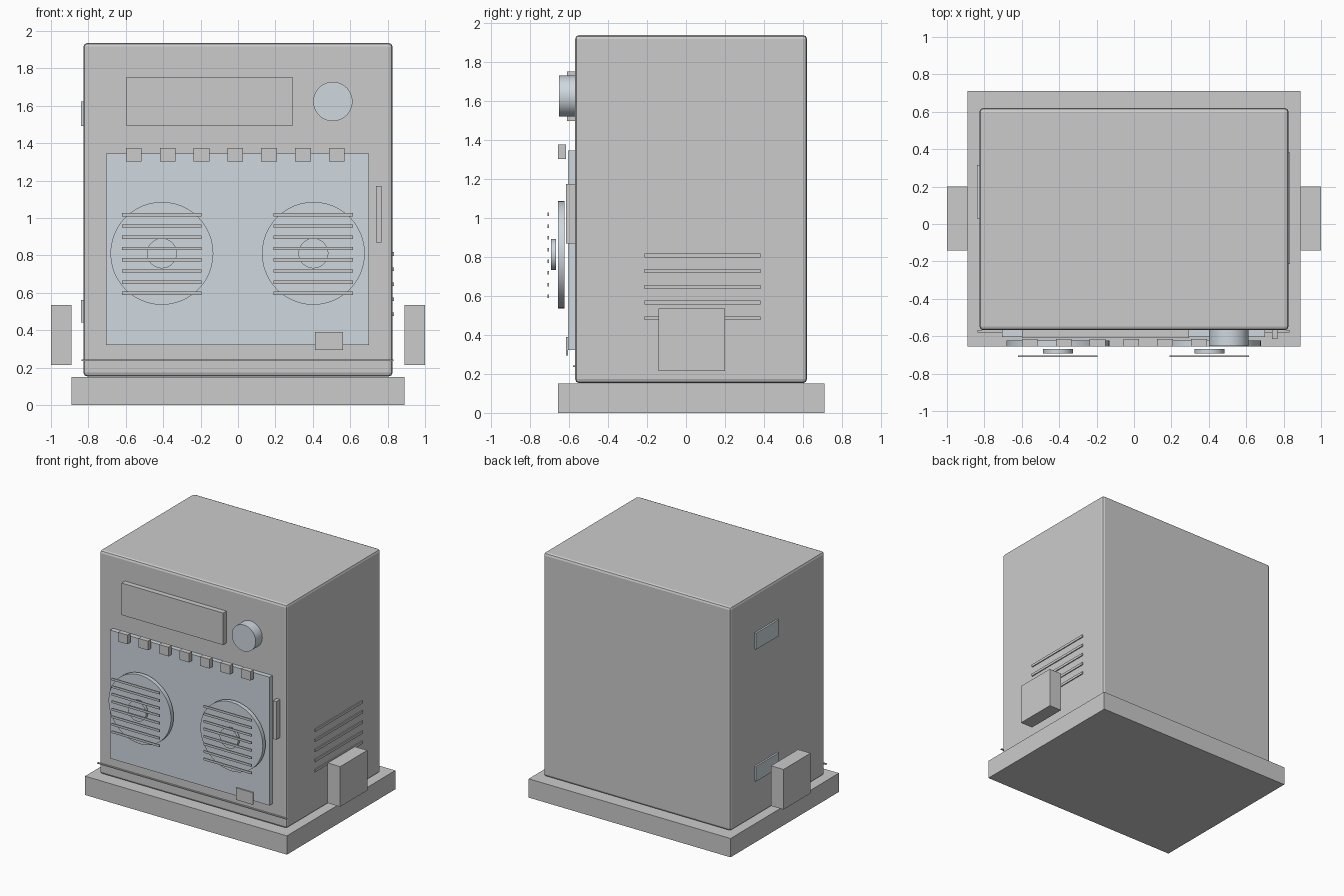
import bpy, math
from mathutils import Vector

if "Cube" in bpy.data.objects:
    bpy.data.objects.remove(bpy.data.objects["Cube"])

blue = bpy.data.materials.new("blue_grey")
blue.diffuse_color = (0.62, 0.69, 0.74, 1)
blue.use_nodes = True
blue.node_tree.nodes["Principled BSDF"].inputs["Base Color"].default_value = blue.diffuse_color


def box(name, x, y, z, mat=None, bevel=0):
    """Box from (min, max) ranges on each axis."""
    lo, hi = Vector((x[0], y[0], z[0])), Vector((x[1], y[1], z[1]))
    bpy.ops.mesh.primitive_cube_add(size=1, location=(lo + hi) / 2)
    ob = bpy.context.object
    ob.name = name
    ob.scale = hi - lo
    bpy.ops.object.transform_apply(location=False, rotation=False, scale=True)
    if mat:
        ob.data.materials.append(mat)
    if bevel:
        m = ob.modifiers.new("edge_bevel", 'BEVEL')
        m.width, m.segments = bevel, 2
    return ob


def disc(name, x, z, r, y, mat=blue):
    """Cylinder facing the front, spanning the y range."""
    bpy.ops.mesh.primitive_cylinder_add(
        vertices=48, radius=r, depth=y[1] - y[0],
        location=(x, (y[0] + y[1]) / 2, z), rotation=(math.pi / 2, 0, 0))
    ob = bpy.context.object
    ob.name = name
    ob.data.materials.append(mat)
    bpy.ops.object.shade_smooth_by_angle(angle=math.radians(35))
    return ob


# Base plinth and cabinet
box("base", (-0.89, 0.89), (-0.655, 0.71), (0, 0.15))
box("cabinet", (-0.826, 0.826), (-0.568, 0.62), (0.153, 1.936), bevel=0.02)

# Upper front: display and dial
box("display", (-0.60, 0.295), (-0.61, -0.56), (1.495, 1.75))
disc("dial", 0.507, 1.623, 0.105, (-0.652, -0.56))

# Front door with handle, latch plate and lower trim strip
box("door", (-0.705, 0.70), (-0.605, -0.56), (0.322, 1.345), blue)
box("door_handle", (0.738, 0.768), (-0.615, -0.56), (0.868, 1.172))
box("latch_plate", (0.412, 0.561), (-0.614, -0.604), (0.294, 0.39))
box("trim_strip", (-0.836, 0.832), (-0.579, -0.566), (0.235, 0.243))

# Row of buttons
for i in range(7):
    x = -0.557 + i * 0.1808
    box(f"button_{i + 1}", (x - 0.042, x + 0.042), (-0.656, -0.616), (1.302, 1.375))

# Speakers with centre caps and grille bars
for side, x in (("left", -0.407), ("right", 0.403)):
    disc(f"speaker_{side}", x, 0.811, 0.275, (-0.656, -0.622))
    disc(f"speaker_cap_{side}", x, 0.811, 0.08, (-0.692, -0.667))
    for i in range(8):
        z = 0.597 + i * 0.06
        box(f"grille_bar_{side}_{i + 1}", (x - 0.212, x + 0.212),
            (-0.71, -0.702), (z - 0.009, z + 0.009))

# Side blocks on both sides
for side, x in (("left", (-1, -0.89)), ("right", (0.89, 1))):
    box(f"side_block_{side}", x, (-0.141, 0.2), (0.215, 0.535))

# Vent slats on the right side
for i in range(5):
    z = 0.485 + i * 0.0805
    box(f"vent_slat_{i + 1}", (0.815, 0.834), (-0.213, 0.382), (z - 0.01, z + 0.01))

# Hinges on the left side
for name, z in (("upper", (1.492, 1.623)), ("lower", (0.441, 0.561))):
    box(f"hinge_{name}", (-0.84, -0.815), (0.03, 0.316), z, blue)
